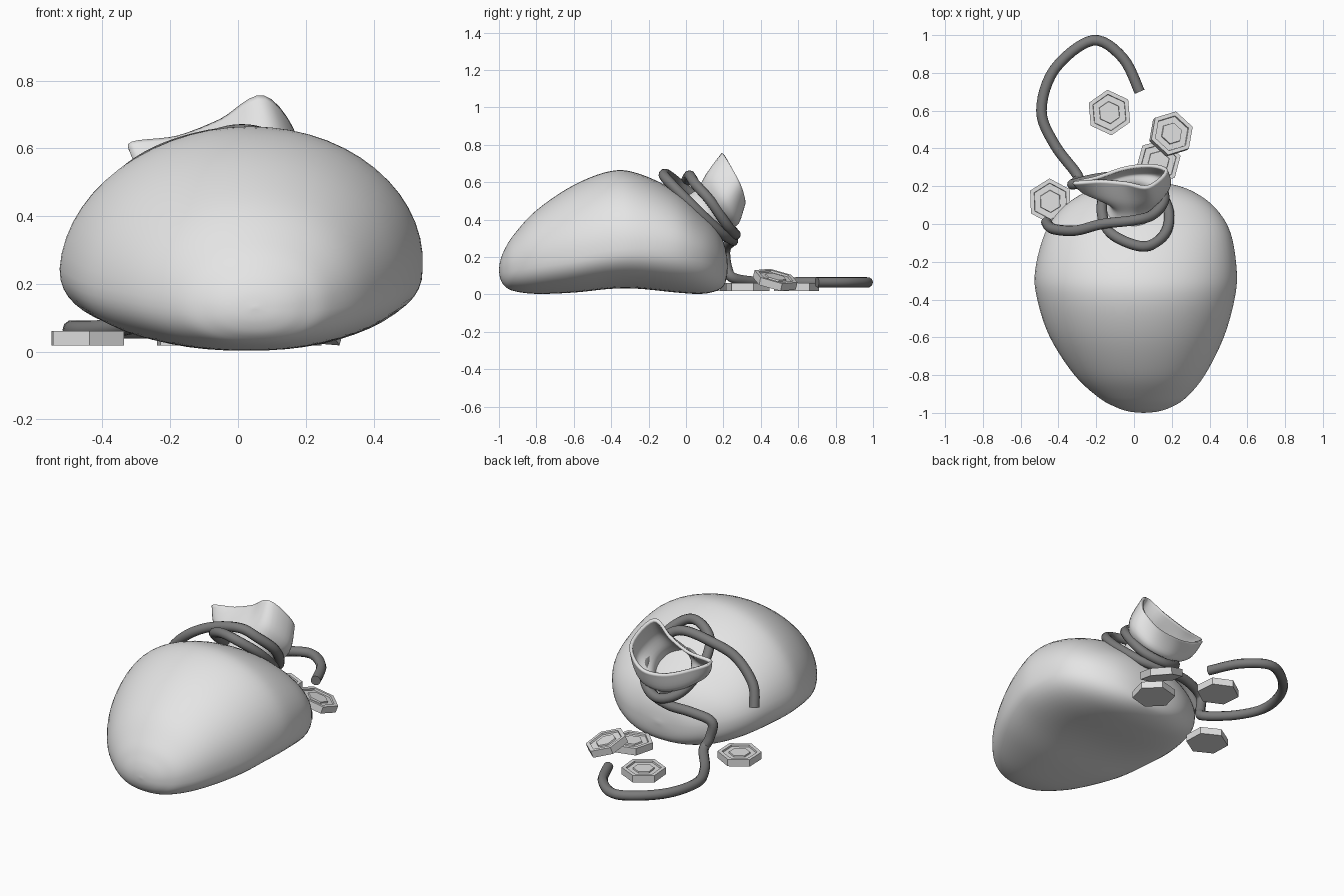
import bpy
import bmesh
from math import sin, cos, pi, radians, copysign
from mathutils import Vector, Matrix

default = bpy.data.objects.get("Cube")
if default:
    bpy.data.objects.remove(default, do_unlink=True)


def make_material(name, grey):
    mat = bpy.data.materials.new(name)
    mat.use_nodes = True
    colour = (grey, grey, grey, 1)
    mat.diffuse_color = colour
    mat.node_tree.nodes["Principled BSDF"].inputs["Base Color"].default_value = colour
    return mat


cloth = make_material("cloth light grey", 0.78)
cord = make_material("rope dark grey", 0.2)
metal = make_material("coin grey", 0.75)


def spline(points, steps, closed=False):
    """Smooth curve through points of any dimension."""
    points = [Vector(p) for p in points]
    count = len(points)
    result = []
    for i in range(count if closed else count - 1):
        a, b, c, d = [points[j % count] if closed else points[max(0, min(count - 1, j))]
                      for j in range(i - 1, i + 3)]
        for k in range(steps):
            t = k / steps
            result.append(b + (c - a) * (t / 2) + (a - b * 2.5 + c * 2 - d / 2) * t ** 2
                          + ((b - c) * 1.5 + (d - a) / 2) * t ** 3)
    return result if closed else result + [points[-1]]


def add_mesh(name, bm, mat, smooth):
    bmesh.ops.remove_doubles(bm, verts=bm.verts, dist=0.0005)
    bmesh.ops.recalc_face_normals(bm, faces=bm.faces)
    mesh = bpy.data.meshes.new(name)
    bm.to_mesh(mesh)
    bm.free()
    for poly in mesh.polygons:
        poly.use_smooth = smooth
    mesh.materials.append(mat)
    obj = bpy.data.objects.new(name, mesh)
    bpy.context.collection.objects.link(obj)
    return obj


def loft(rings):
    """Skin a list of closed rings of equal length."""
    bm = bmesh.new()
    rows = [[bm.verts.new(p) for p in ring] for ring in rings]
    for low, high in zip(rows, rows[1:]):
        for i in range(len(low)):
            j = (i + 1) % len(low)
            bm.faces.new((low[i], low[j], high[j], high[i]))
    return bm


# Sack body: y, centre x, half width, bottom, top, height of widest line
sections = [
    (-1.0, .05, 0, .13, .13, .13),
    (-.993, .05, .075, .085, .18, .13),
    (-.97, .05, .145, .045, .24, .135),
    (-.92, .045, .23, .018, .32, .145),
    (-.8, .03, .345, .003, .45, .17),
    (-.6, .015, .46, .01, .585, .2),
    (-.4, .01, .522, .03, .66, .235),
    (-.25, .01, .534, .03, .645, .245),
    (-.05, .02, .492, .01, .55, .235),
    (.08, .025, .41, .003, .44, .21),
    (.165, .03, .295, .02, .35, .18),
    (.21, .03, .17, .06, .25, .16),
    (.225, .03, 0, .15, .15, .15),
]
rings = []
for y, cx, half, low, high, wide in spline(sections, 5):
    ring = []
    for i in range(56):
        # Domed upper half leaning slightly left, fuller lower half
        c, s = cos(2 * pi * i / 56), sin(2 * pi * i / 56)
        if s > 0:
            ring.append((cx + half * (c + .05 * s), y, wide + (high - wide) * s))
        else:
            c, s = [copysign(abs(v) ** .85, v) for v in (c, s)]
            ring.append((cx + half * c, y, wide + (wide - low) * s))
    rings.append(ring)
add_mesh("sack_body", loft(rings), cloth, True)


# Sack neck: round throat that swells into a loose, folded mouth
def tilted_ring(centre, radius):
    up = Vector((0, -.68, .73))
    return [Vector(centre) + Vector((radius * cos(a), 0, 0)) + up * radius * sin(a)
            for a in (pi * i / 4 for i in range(8))]


throat = tilted_ring((0, .13, .45), .125)
rim = [Vector(p) for p in (
    (.17, .28, .61), (.075, .2, .75), (-.05, .22, .68), (-.18, .23, .63),
    (-.32, .22, .61), (-.2, .245, .54), (-.05, .295, .49), (.09, .31, .5))]
flare = [t.lerp(r, .5) for t, r in zip(throat, rim)]
middle = sum(flare, Vector()) / len(flare)
flare = [middle + (p - middle) * 1.22 + Vector((0, 0, -.02)) for p in flare]
controls = [tilted_ring((0, -.02, .28), .25), tilted_ring((0, .06, .38), .16),
            throat, flare, rim]
columns = [spline(column, 6) for column in zip(*controls)]
neck_rings = [spline(row, 6, closed=True) for row in zip(*columns)]
neck = add_mesh("sack_neck", loft(neck_rings), cloth, True)
hem = neck.modifiers.new("Cloth thickness", "SOLIDIFY")
hem.thickness = .018
hem.offset = 0


# Rope: free end on the sack, two turns round the neck, tail on the ground
path = [
    (-.465, .01, .29), (-.43, -.025, .41), (-.31, -.035, .535), (-.17, 0, .605),
    (0, .02, .635), (.1, .05, .59), (.16, .13, .5), (.12, .22, .37),
    (0, .265, .32), (-.12, .22, .37), (-.17, .1, .48), (-.14, -.03, .585),
    (-.03, -.1, .64), (.08, -.115, .63), (.17, -.04, .55), (.18, .08, .43),
    (.1, .2, .32), (-.05, .25, .29), (-.2, .24, .28), (-.32, .21, .24),
    (-.31, .22, .14), (-.3, .26, .085), (-.42, .42, .065), (-.49, .6, .065),
    (-.42, .82, .065), (-.22, .972, .065), (-.06, .88, .065), (.03, .7, .065),
]
curve = bpy.data.curves.new("rope", "CURVE")
curve.dimensions = "3D"
curve.bevel_depth = .028
curve.bevel_resolution = 3
curve.use_fill_caps = True
smooth_path = spline(path, 6)
line = curve.splines.new("POLY")
line.points.add(len(smooth_path) - 1)
for point, co in zip(line.points, smooth_path):
    point.co = (*co, 1)
line.use_smooth = True
curve.materials.append(cord)
rope = bpy.data.objects.new("rope", curve)
bpy.context.collection.objects.link(rope)


# Hexagonal coins with a raised rim and a raised centre
def coin(name, location, turn, tilt=(0, 0)):
    profile = [(0, 0), (.121, 0), (.121, .042), (.097, .042), (.095, .032),
               (.06, .032), (.058, .04), (0, .04)]
    bm = loft([[(r * cos(pi * i / 3), r * sin(pi * i / 3), z) for i in range(6)]
               for r, z in profile])
    obj = add_mesh(name, bm, metal, False)
    lean = Matrix.Rotation(radians(tilt[0]), 4, "X") @ Matrix.Rotation(radians(tilt[1]), 4, "Y")
    obj.matrix_world = (Matrix.Translation(location) @ lean
                        @ Matrix.Rotation(radians(turn), 4, "Z"))


coin("coin_back", (-.13, .59, .018), 35)
coin("coin_right", (-.443, .12, .018), 32)
coin("coin_under", (.13, .33, .018), 15)
coin("coin_leaning", (.19, .472, .058), 20, (-13, 16))
